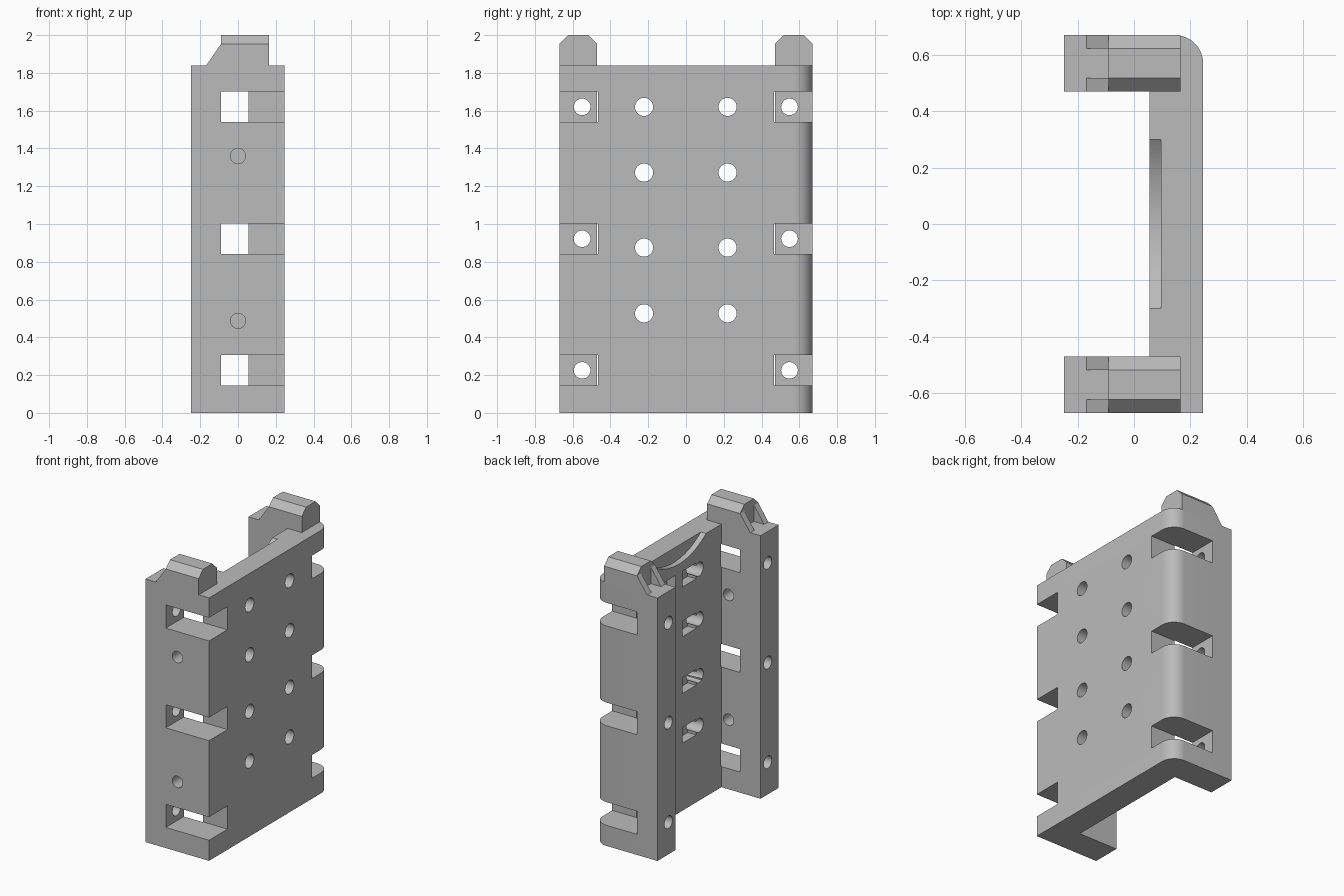
import bpy, bmesh, math
from mathutils import Matrix, Vector

if "Cube" in bpy.data.objects:
    bpy.data.objects.remove(bpy.data.objects["Cube"], do_unlink=True)

# One plain grey
grey = bpy.data.materials.new("grey")
grey.use_nodes = True
colour = (0.5, 0.5, 0.5, 1)
grey.diffuse_color = colour
grey.node_tree.nodes["Principled BSDF"].inputs["Base Color"].default_value = colour


def extrude(bm, points, offset):
    """Add a closed prism from a planar outline."""
    face = bm.faces.new([bm.verts.new(p) for p in points])
    out = bmesh.ops.extrude_face_region(bm, geom=[face])
    moved = [v for v in out["geom"] if isinstance(v, bmesh.types.BMVert)]
    bmesh.ops.translate(bm, verts=moved, vec=offset)


def box(bm, x0, x1, y0, y1, z0, z1):
    extrude(bm, [(x0, y0, z0), (x1, y0, z0), (x1, y1, z0), (x0, y1, z0)], (0, 0, z1 - z0))


def rod(bm, axis, centre, r, length, n=32):
    turn = Vector((0, 0, 1)).rotation_difference(Vector(axis)).to_matrix().to_4x4()
    bmesh.ops.create_cone(bm, cap_ends=True, segments=n, radius1=r, radius2=r,
                          depth=length, matrix=Matrix.Translation(centre) @ turn)


def finish(name, bm):
    bmesh.ops.recalc_face_normals(bm, faces=bm.faces)
    mesh = bpy.data.meshes.new(name)
    bm.to_mesh(mesh)
    bm.free()
    mesh.materials.append(grey)
    ob = bpy.data.objects.new(name, mesh)
    bpy.context.collection.objects.link(ob)
    return ob


def cut(target, name, build):
    bm = bmesh.new()
    build(bm)
    cutter = finish(name, bm)
    cutter.hide_render = True
    cutter.hide_set(True)
    cutter.display_type = 'WIRE'
    mod = target.modifiers.new(name, 'BOOLEAN')
    mod.operation, mod.solver, mod.object = 'DIFFERENCE', 'EXACT', cutter
    mod.use_self = True


XL, XW, XR = -0.248, 0.055, 0.245     # lip, inner web face, outer web face
YO, YI, TOP = 0.67, 0.47, 1.84        # outer and inner flange faces, height
LEVELS = (0.225, 0.922, 1.62)         # notch centres
BOLTS = (0.527, 0.875, 1.272, 1.62)   # web hole heights

# Channel body with one rounded outer corner
R = 0.1
corner = [(XR - R + R * math.cos(a), YO - R + R * math.sin(a), 0)
          for a in [i * math.pi / 24 for i in range(13)]]
outline = [(XL, -YO, 0), (XR, -YO, 0)] + corner + [
    (XL, YO, 0), (XL, YI, 0), (XW, YI, 0), (XW, -YI, 0), (XL, -YI, 0)]
bm = bmesh.new()
extrude(bm, outline, (0, 0, TOP))
body = finish("channel_body", bm)


def notches(bm):
    for z in LEVELS:
        for s in (-1, 1):
            y0, y1 = sorted((s * 0.466, s * 0.8))
            box(bm, -0.09, 0.4, y0, y1, z - 0.081, z + 0.081)


def lip_holes(bm):
    for z in LEVELS:
        for y in (-0.55, 0.548):
            rod(bm, (1, 0, 0), (-0.2, y, z), 0.044, 0.3)


def flange_holes(bm):
    for z in (0.487, 1.36):
        rod(bm, (0, 1, 0), (0, -0.57, z), 0.04, 0.4)


def web_holes(bm):
    for z in BOLTS:
        for y in (-0.222, 0.22):
            rod(bm, (1, 0, 0), (0.15, y, z), 0.048, 0.4)


def nut_pockets(bm):
    for z in BOLTS:
        for s in (-1, 1):
            y0, y1 = sorted((s * 0.04, s * 0.19))
            box(bm, 0, 0.12, y0, y1, z - 0.055, z + 0.055)


def arc_recess(bm):
    rod(bm, (1, 0, 0), (0.045, 0, 2.24), 0.5, 0.1, 96)


cut(body, "notch_cutter", notches)
cut(body, "lip_hole_cutter", lip_holes)
cut(body, "flange_hole_cutter", flange_holes)
cut(body, "nut_pocket_cutter", nut_pockets)
cut(body, "web_hole_cutter", web_holes)
cut(body, "arc_recess_cutter", arc_recess)

# Chamfered tabs on the flange tops, each with two sloping gussets
C, T = 0.047, 0.047
for name, y0, y1 in (("front", -YO, -YI), ("back", YI, YO)):
    bm = bmesh.new()
    profile = [(y0, TOP), (y1, TOP), (y1, 2 - C), (y1 - C, 2), (y0 + C, 2), (y0, 2 - C)]
    extrude(bm, [(-0.09, y, z) for y, z in profile], (0.255, 0, 0))
    finish(name + "_tab", bm)
    bm = bmesh.new()
    for y in (y0, y1 - T):
        extrude(bm, [(-0.168, y, TOP), (-0.09, y, TOP), (-0.09, y, 2 - C)], (0, T, 0))
    finish(name + "_tab_gussets", bm)

# Smooth the round surfaces, keep edges crisp
bpy.ops.object.select_all(action='DESELECT')
body.select_set(True)
bpy.context.view_layer.objects.active = body
for mod in list(body.modifiers):
    bpy.ops.object.modifier_apply(modifier=mod.name)
for ob in [o for o in bpy.data.objects if o.name.endswith("_cutter")]:
    bpy.data.objects.remove(ob, do_unlink=True)
bpy.ops.object.shade_smooth_by_angle(angle=math.radians(30))
